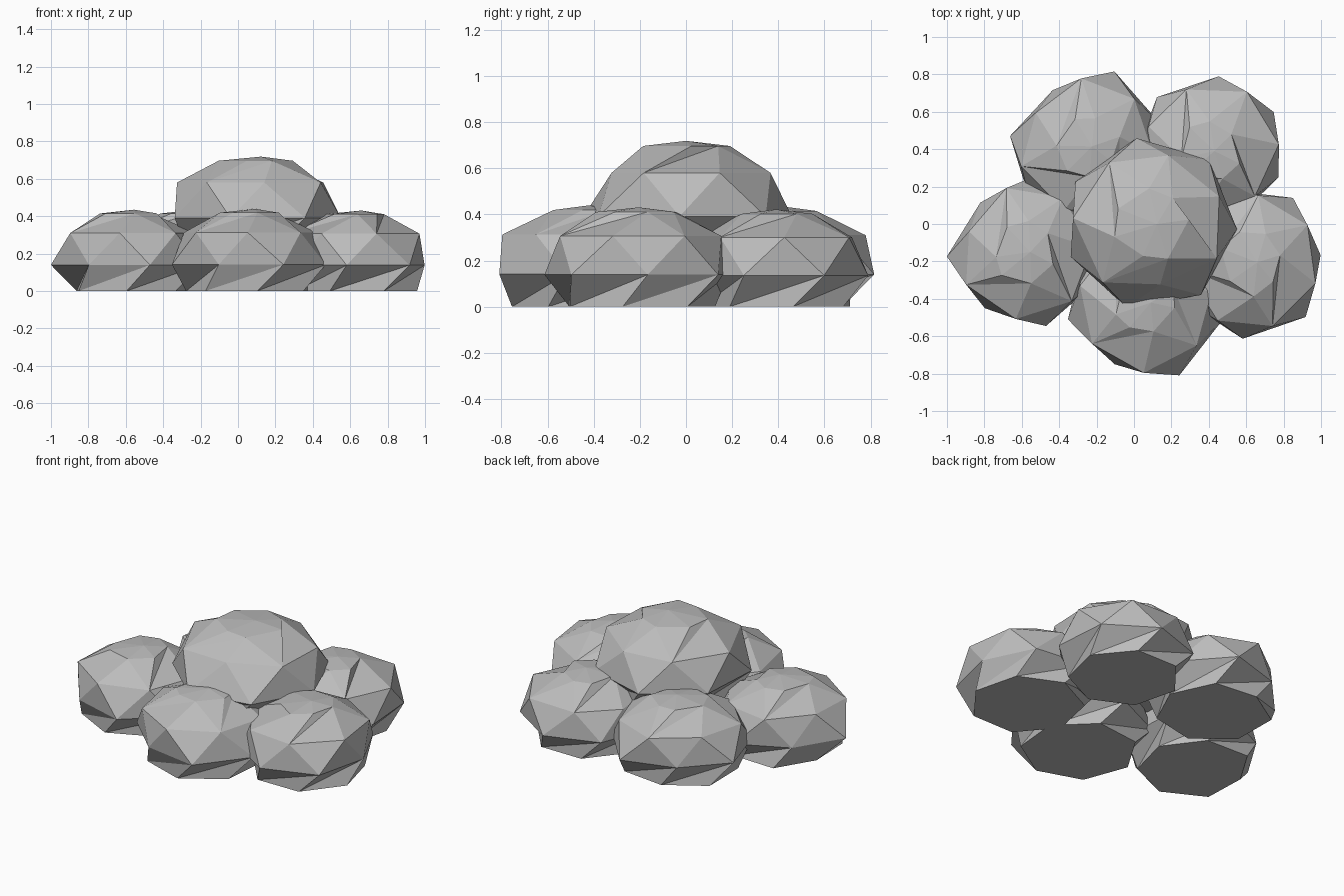
import bpy, bmesh, math, random

cube = bpy.data.objects.get("Cube")
if cube:
    bpy.data.objects.remove(cube, do_unlink=True)

random.seed(4)
SIDES = 7
STEP = 2 * math.pi / SIDES

# One stone grey for every rock
stone = bpy.data.materials.new("stone_grey")
stone.use_nodes = True
grey = (0.5, 0.5, 0.5, 1)
stone.diffuse_color = grey
stone.node_tree.nodes["Principled BSDF"].inputs["Base Color"].default_value = grey

# Rings of a unit rock: radius, height, turn in steps, radius jitter, turn jitter
BASE, BELT, SHOULDER, CROWN = range(4)
RINGS = [
    (0.335, 0.0, -0.35, 0.01, 0.0),
    (0.415, 0.14, 0.0, 0.01, 0.0),
    (0.36, 0.31, 0.5, 0.015, 0.05),
    (0.17, 0.415, 1.0, 0.1, 0.2),
]
APEX = 0.435


def band(bm, low, high, leans):
    """Triangulated band; leans(i) picks the long diagonal for side i."""
    for i in range(SIDES):
        j = (i + 1) % SIDES
        if leans(i):
            bm.faces.new((low[i], high[j], high[i]))
            bm.faces.new((low[i], low[j], high[j]))
        else:
            bm.faces.new((low[i], low[j], high[i]))
            bm.faces.new((low[j], high[j], high[i]))


def rock(name, x, y, z, scale, turn, chips):
    """Faceted boulder of stacked, twisted rings; chips scale single corners in or out."""
    bm = bmesh.new()
    rings = []
    for k, (radius, height, offset, wobble, twist) in enumerate(RINGS):
        ring = []
        for i in range(SIDES):
            a = math.radians(turn) + STEP * (i + offset + random.uniform(-twist, twist))
            r = radius * (1 + random.uniform(-wobble, wobble)) * chips.get((k, i), 1)
            ring.append(bm.verts.new((r * math.cos(a), r * math.sin(a), height)))
        rings.append(ring)
    base, belt, shoulder, crown = rings

    # Slanted undercut, convex flank, and creased top
    band(bm, base, belt, lambda i: True)
    band(bm, belt, shoulder, lambda i: False)
    band(bm, shoulder, crown, lambda i: i % 2 == 1)

    # Shallow cap and flat underside
    tip = bm.verts.new((0.03, 0, APEX))
    for i in range(SIDES):
        bm.faces.new((crown[i], crown[(i + 1) % SIDES], tip))
    bm.faces.new(base[::-1])

    mesh = bpy.data.meshes.new(name)
    bm.to_mesh(mesh)
    bm.free()
    mesh.materials.append(stone)
    obj = bpy.data.objects.new(name, mesh)
    obj.location = (x, y, z)
    obj.scale = (scale, scale, scale)
    bpy.context.collection.objects.link(obj)


# Ring of five ground rocks
rock("right_rock", -0.585, -0.15, 0, 1, 29,
     {(BELT, 2): 0.86, (BELT, 4): 0.88, (SHOULDER, 2): 0.87, (BASE, 3): 0.85})
rock("front_rock", 0.06, -0.42, 0, 1.01, 38,
     {(BELT, 4): 0.87, (BELT, 5): 1.03, (SHOULDER, 4): 1.02})
rock("left_rock", 0.63, -0.205, 0, 0.99, 6, {(BELT, 0): 0.9})
rock("back_left_rock", 0.4, 0.39, 0, 0.97, 31,
     {(SHOULDER, 0): 1.08, (SHOULDER, 6): 1.08})
rock("back_right_rock", -0.255, 0.415, 0, 1, 18,
     {(BELT, 1): 1.03, (BELT, 2): 0.84, (SHOULDER, 2): 0.89, (BASE, 2): 0.9})

# Larger rock resting on top
rock("top_rock", 0.09, 0, 0.236, 1.11, 48,
     {(SHOULDER, 4): 0.82, (SHOULDER, 0): 0.94, (SHOULDER, 2): 1.04})
